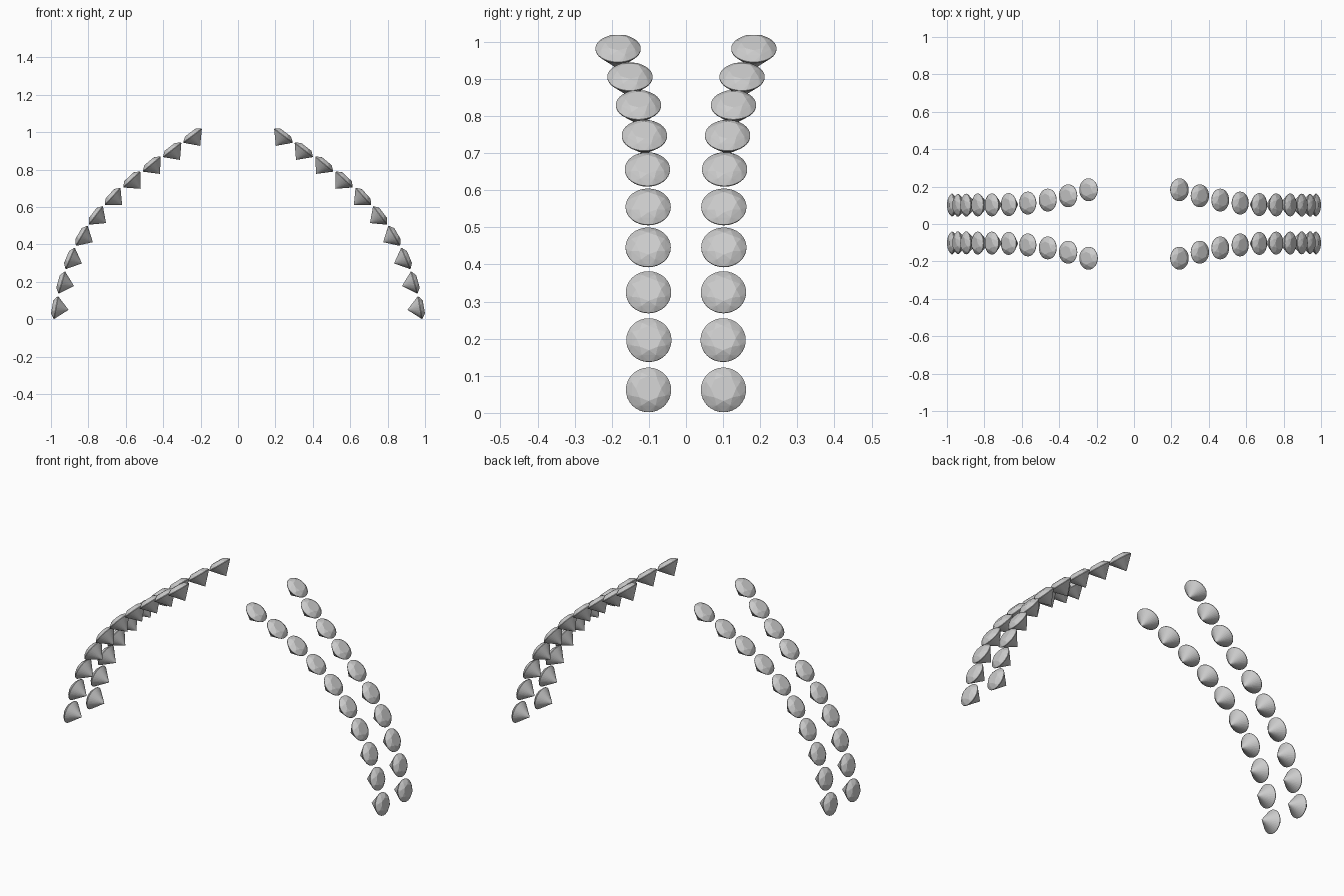
import bpy, bmesh, math
from mathutils import Matrix, Vector

if "Cube" in bpy.data.objects:
    bpy.data.objects.remove(bpy.data.objects["Cube"])

R = 0.061  # gem radius


def ring(n, r, z, offset=0.0):
    return [Vector((r * math.cos(2 * math.pi * (i + offset) / n),
                    r * math.sin(2 * math.pi * (i + offset) / n), z)) for i in range(n)]


# One brilliant-cut gem: table, crown, girdle and pointed pavilion
def gem_mesh():
    bm = bmesh.new()
    points = ring(8, R * 0.56, 0.021) + ring(8, R * 0.80, 0.0135, 0.5)
    points += ring(32, R, 0.0015) + ring(32, R, -0.0015)
    points.append(Vector((0, 0, -0.068)))
    for p in points:
        bm.verts.new(p)
    bmesh.ops.convex_hull(bm, input=bm.verts)
    bmesh.ops.dissolve_limit(bm, angle_limit=0.01, verts=bm.verts, edges=bm.edges)
    bmesh.ops.recalc_face_normals(bm, faces=bm.faces)
    mesh = bpy.data.meshes.new("gem")
    bm.to_mesh(mesh)
    bm.free()
    return mesh


# Gem centres along one strand: x, y, z and upward tilt in degrees
strand = [
    (0.973, 0.101, 0.062, 10), (0.942, 0.100, 0.196, 16),
    (0.897, 0.101, 0.325, 23), (0.835, 0.102, 0.446, 30),
    (0.760, 0.102, 0.555, 37), (0.670, 0.104, 0.656, 42),
    (0.568, 0.112, 0.747, 47), (0.461, 0.128, 0.829, 50),
    (0.352, 0.151, 0.905, 52), (0.243, 0.183, 0.981, 53),
]

# Four mirrored strands arching up from both sides
gem = gem_mesh()
for sx, side in ((1, "right"), (-1, "left")):
    for sy, depth in ((1, "back"), (-1, "front")):
        for i, (x, y, z, tilt) in enumerate(strand):
            ob = bpy.data.objects.new(f"gem_{side}_{depth}_{i + 1}", gem)
            bpy.context.collection.objects.link(ob)
            turn = Matrix.Rotation(sx * math.radians(90 - tilt), 4, 'Y')
            ob.matrix_world = Matrix.Translation((sx * x, sy * y, z)) @ turn
